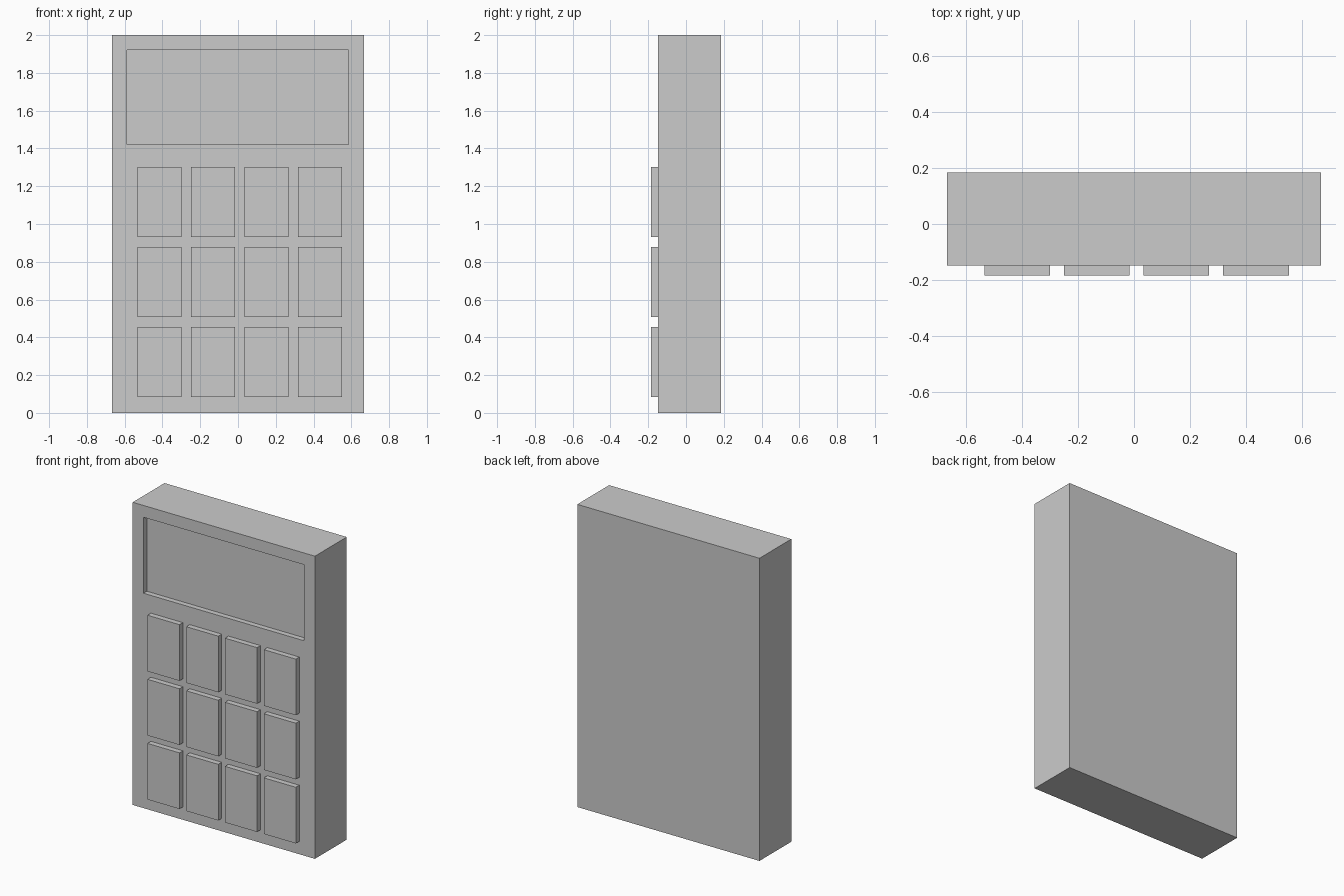
import bpy

if "Cube" in bpy.data.objects:
    bpy.data.objects.remove(bpy.data.objects["Cube"])

FRONT = -0.148      # front face of the case
KEY_FRONT = -0.184  # front face of the keys


def box(name, x, y, z):
    """Box from (min, max) pairs on each axis."""
    centre = [(a + b) / 2 for a, b in (x, y, z)]
    bpy.ops.mesh.primitive_cube_add(size=1, location=centre)
    ob = bpy.context.object
    ob.name = name
    ob.scale = [b - a for a, b in (x, y, z)]
    bpy.ops.object.transform_apply(location=False, rotation=False, scale=True)
    return ob


# Case
case = box("case", (-0.666, 0.666), (FRONT, 0.184), (0, 2))

# Recessed display window, cut into the case
cutter = box("display_cutter", (-0.587, 0.585), (FRONT - 0.1, FRONT + 0.035), (1.42, 1.922))
cutter.hide_render = True
cutter.display_type = 'WIRE'
cut = case.modifiers.new("display_recess", 'BOOLEAN')
cut.operation = 'DIFFERENCE'
cut.solver = 'EXACT'
cut.object = cutter
bpy.context.view_layer.objects.active = case
bpy.ops.object.modifier_apply(modifier=cut.name)
bpy.data.objects.remove(cutter)

# Raised keys, 3 rows of 4
for row in range(3):
    for col in range(4):
        x = -0.533 + col * 0.2835
        z = 0.085 + row * 0.4235
        box(f"key_{row + 1}_{col + 1}", (x, x + 0.234), (KEY_FRONT, FRONT + 0.005), (z, z + 0.371))
